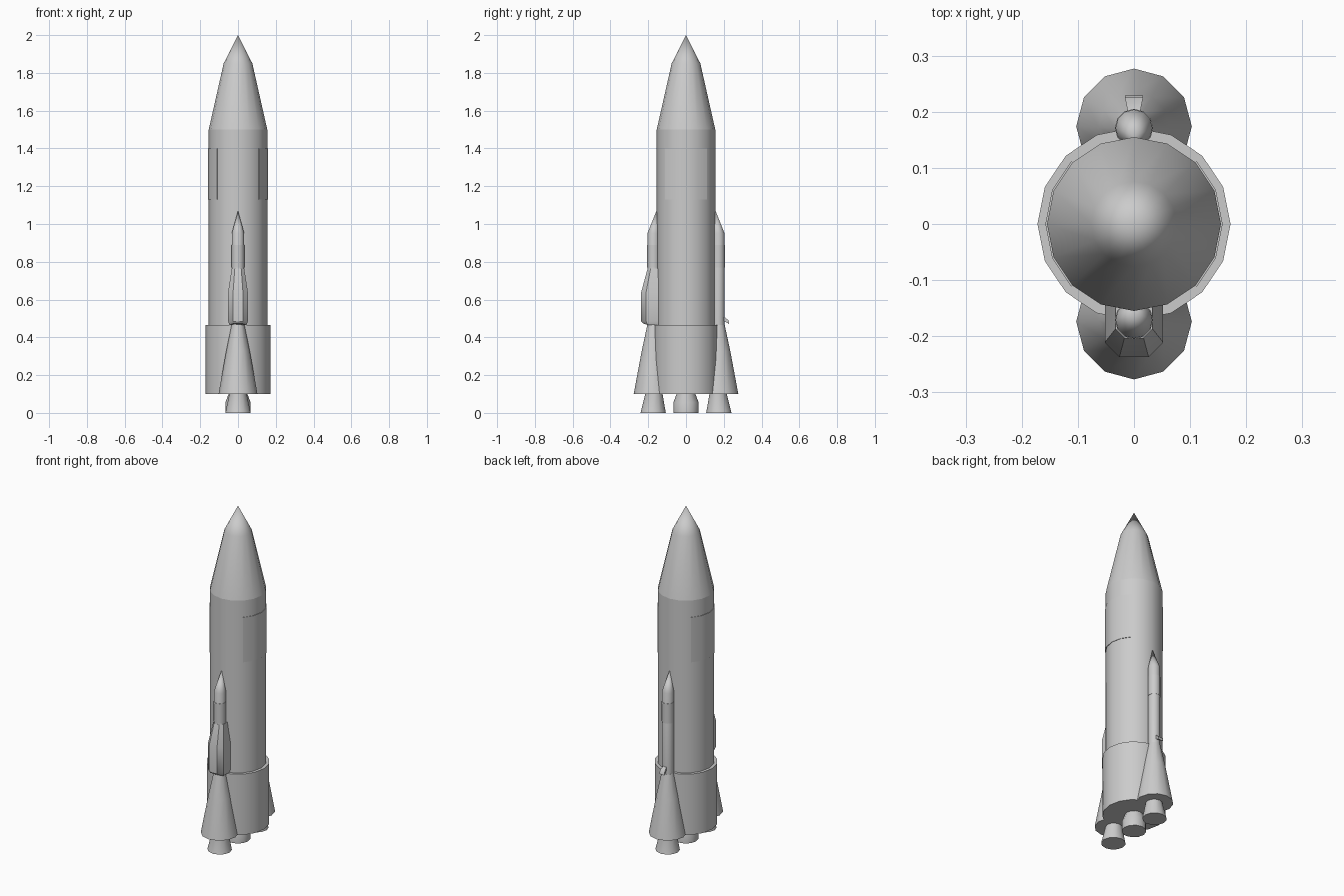
import bpy, bmesh
from math import cos, sin, pi, radians

if "Cube" in bpy.data.objects:
    bpy.data.objects.remove(bpy.data.objects["Cube"])


def loft(name, rings, sharp=40):
    """Skin a stack of equal-sized point rings, cap the ends, shade by angle."""
    bm = bmesh.new()
    layers = [[bm.verts.new(p) for p in ring] for ring in rings]
    for a, b in zip(layers, layers[1:]):
        for i in range(len(a)):
            j = (i + 1) % len(a)
            bm.faces.new((a[i], a[j], b[j], b[i]))
    bm.faces.new(layers[0][::-1])
    bm.faces.new(layers[-1])
    bmesh.ops.remove_doubles(bm, verts=bm.verts[:], dist=1e-5)
    bmesh.ops.recalc_face_normals(bm, faces=bm.faces[:])
    for f in bm.faces:
        f.smooth = True
    for e in bm.edges:
        e.smooth = e.calc_face_angle(0) < radians(sharp)
    mesh = bpy.data.meshes.new(name)
    bm.to_mesh(mesh)
    bm.free()
    obj = bpy.data.objects.new(name, mesh)
    bpy.context.collection.objects.link(obj)
    return obj


def circle(r, y, z, n):
    return [(r * cos(2 * pi * i / n), y + r * sin(2 * pi * i / n), z) for i in range(n)]


def lathe(name, profile, n=12):
    """Profile entries are (radius, centre y, z)."""
    return loft(name, [circle(r, y, z, n) for r, y, z in profile])


# Central stack
lathe("core_body", [(.155, 0, .3), (.155, 0, 1.5)], 16)
lathe("nose_cone", [(.155, 0, 1.5), (.076, 0, 1.85), (0, 0, 2)], 16)
lathe("base_skirt", [(.172, 0, .1), (.172, 0, .465)], 16)
lathe("core_nozzle", [(.067, 0, 0), (.067, 0, .055), (.05, 0, .1), (.05, 0, .12)])

# Raised side panels on the upper body
for side, label in ((1, "right"), (-1, "left")):
    angles = [pi / 8 * k for k in range(-2, 3)]
    outer = [(side * .158 * cos(a), .158 * sin(a)) for a in angles]
    inner = [(side * .15 * cos(a), .15 * sin(a)) for a in reversed(angles)]
    loft(label + "_panel", [[(x, y, z) for x, y in outer + inner] for z in (1.13, 1.4)])

# Front and back boosters with slim towers
for s, label in ((-1, "front"), (1, "back")):
    y = s * .174
    t = s * .171
    lathe(label + "_booster", [(.103, y, .1), (.063, s * .172, .325), (.034, t, .465)])
    lathe(label + "_booster_nozzle", [(.067, y, 0), (.046, s * .17, .1), (.046, s * .17, .12)])
    lathe(label + "_tower", [(.033, t, .46), (.033, t, .95), (0, s * .156, 1.07)])
    lathe(label + "_tower_band", [(.0342, t, .77), (.0342, t, .89)])

# Faceted engine pod on the front tower
pod = []
for w, y, c, z, slope in ((.045, -.225, .022, .465, .008), (.052, -.237, .026, .485, 0),
                          (.052, -.237, .026, .64, 0), (.033, -.203, .016, .765, 0)):
    pod.append([(-w, -.14, z), (-w, y + c, z), (-w + c, y, z + slope),
                (w - c, y, z + slope), (w, y + c, z), (w, -.14, z)])
loft("engine_pod", pod)

# Small exhaust horn at the foot of the back tower
loft("exhaust_horn", [
    [(-.01, .195, .49), (.01, .195, .49), (.01, .195, .515), (-.01, .195, .515)],
    [(-.016, .229, .47), (.016, .229, .47), (.016, .225, .49), (-.016, .225, .49)]])
